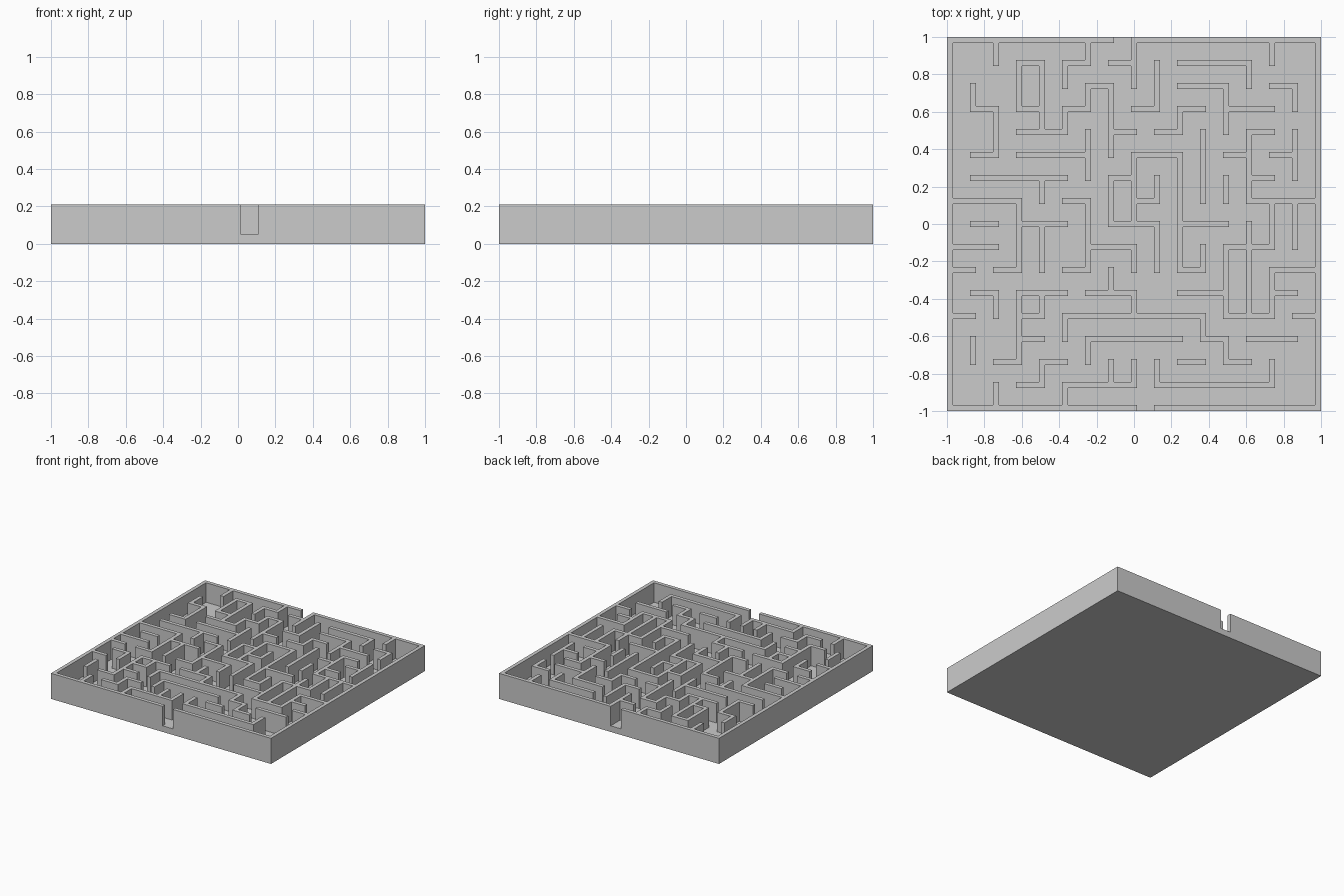
import bpy, bmesh

if "Cube" in bpy.data.objects:
    bpy.data.objects.remove(bpy.data.objects["Cube"])

N = 16                          # maze cells per side
M = 2 * N + 1                   # lattice of posts (even) and spans (odd)
WALL = 0.031                    # wall thickness
PITCH = (2 - WALL) / N
FLOOR_Z, TOP_Z = 0.05, 0.21
STEP = {"U": (0, 1), "D": (0, -1), "L": (-1, 0), "R": (1, 0)}

# Outer walls
solid = {(a, b) for a in range(M) for b in range(M) if a in (0, M - 1) or b in (0, M - 1)}


def wall(col, row, moves):
    """Lay a wall from a post, one letter per cell side."""
    a, b = 2 * col, 2 * row
    solid.add((a, b))
    for m in moves:
        for _ in range(2):
            a, b = a + STEP[m][0], b + STEP[m][1]
            solid.add((a, b))


# Walls hanging from the back edge
wall(2, 16, "D")
wall(6, 16, "DLD")
wall(8, 16, "DD")
wall(7, 15, "R")
wall(14, 16, "D")

# Back right area
wall(10, 15, "RRRD")
wall(10, 14, "RRDD")
wall(12, 13, "RR")
wall(14, 14, "RD")
wall(9, 15, "DDL")
wall(9, 12, "RUR")
wall(11, 12, "DDD")
wall(12, 10, "D")

# Back left area, with a closed box
wall(3, 13, "UURDDD")
wall(3, 13, "R")
wall(3, 12, "RRURURDDD")
wall(7, 12, "R")
wall(6, 12, "DD")
wall(3, 11, "RRR")
wall(1, 14, "DRDDL")
wall(1, 10, "RRRR")
wall(4, 10, "D")

# Left edge
wall(0, 9, "RRRDDDL")
wall(3, 8, "RRLDD")
wall(1, 8, "R")
wall(0, 7, "RR")
wall(0, 6, "R")
wall(0, 4, "R")

# Centre, with a closed box and a spiral
wall(5, 9, "RDDDL")
wall(6, 7, "RRD")
wall(7, 10, "DDRRDD")
wall(7, 10, "R")
wall(8, 8, "UUURRDDDDDRU")
wall(8, 9, "RU")
wall(10, 8, "RR")
wall(7, 6, "D")
wall(6, 5, "RRD")
wall(5, 3, "URRRRRRDRDR")

# Right area, with a closed box
wall(10, 5, "RR")
wall(13, 8, "DDDD")
wall(13, 7, "LDDDRRUURR")
wall(14, 5, "R")
wall(15, 4, "R")
wall(13, 3, "RR")
wall(14, 12, "LDDDRRR")
wall(12, 11, "R")
wall(13, 10, "R")
wall(14, 9, "DDL")
wall(15, 9, "DD")
wall(15, 12, "DD")
wall(14, 11, "R")

# Front left area
wall(1, 5, "RD")
wall(1, 3, "D")
wall(2, 2, "RUUURD")
wall(3, 4, "R")
wall(4, 5, "R")
wall(3, 3, "R")
wall(3, 1, "RUR")

# Front edge
wall(10, 3, "LLLLD")
wall(2, 0, "U")
wall(5, 0, "URRR")
wall(7, 1, "U")
wall(8, 1, "U")
wall(9, 2, "DRRRRRU")
wall(10, 2, "R")

# Entrance at the front and exit at the back
solid -= {(17, 0), (15, M - 1)}

# Edge coordinates of the alternating post / span strips
edge = []
for k in range(N + 1):
    edge += [-1 + k * PITCH, -1 + k * PITCH + WALL]


def height(a, b):
    if not (0 <= a < M and 0 <= b < M):
        return 0.0
    return TOP_Z if (a, b) in solid else FLOOR_Z


bm = bmesh.new()


def quad(*pts):
    bm.faces.new([bm.verts.new(p) for p in pts])


# Tops of floor and walls, and the vertical sides wherever the height drops
for a in range(M):
    for b in range(M):
        x0, x1, y0, y1 = edge[a], edge[a + 1], edge[b], edge[b + 1]
        h = height(a, b)
        quad((x0, y0, h), (x1, y0, h), (x1, y1, h), (x0, y1, h))
        for da, db, p, q in ((0, -1, (x0, y0), (x1, y0)), (1, 0, (x1, y0), (x1, y1)),
                             (0, 1, (x1, y1), (x0, y1)), (-1, 0, (x0, y1), (x0, y0))):
            low = height(a + da, b + db)
            if low < h:
                levels = [low, FLOOR_Z, h] if low < FLOOR_Z < h else [low, h]
                for z0, z1 in zip(levels, levels[1:]):
                    quad((*p, z0), (*q, z0), (*q, z1), (*p, z1))
        # Underside
        quad((x0, y1, 0), (x1, y1, 0), (x1, y0, 0), (x0, y0, 0))

# Weld and merge coplanar faces
bmesh.ops.remove_doubles(bm, verts=bm.verts, dist=0.0005)
bmesh.ops.dissolve_limit(bm, angle_limit=0.01, verts=bm.verts, edges=bm.edges)
mesh = bpy.data.meshes.new("maze_tray")
bm.to_mesh(mesh)
bm.free()
bpy.context.collection.objects.link(bpy.data.objects.new("maze_tray", mesh))
